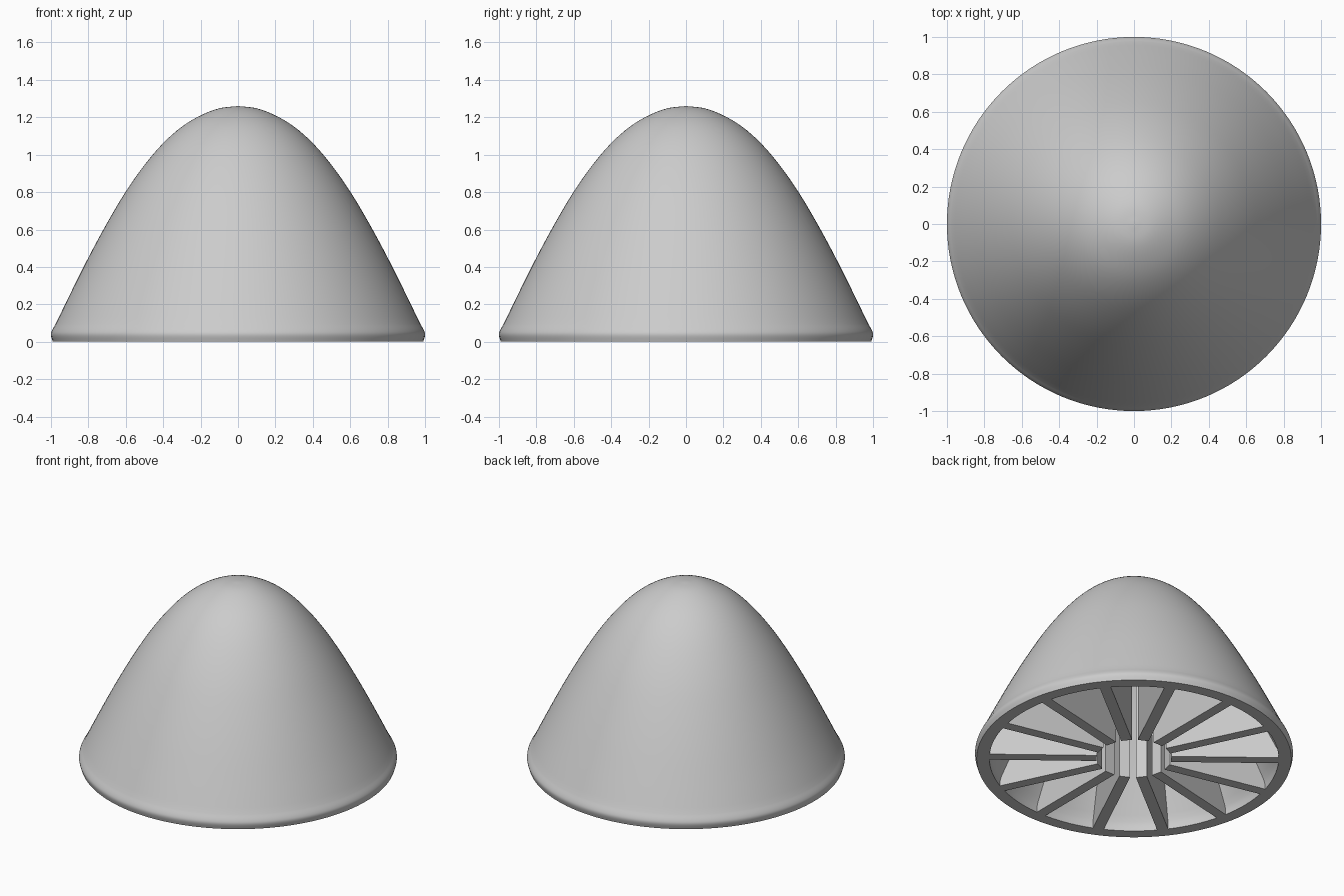
import bpy
import bmesh
from math import cos, sin, pi, tau, radians
from mathutils import Vector, Matrix

cube = bpy.data.objects.get("Cube")
if cube:
    bpy.data.objects.remove(cube, do_unlink=True)

RIBS = 14
HUB_RADIUS = 0.235
RIB_THICKNESS = 0.07
WALL = 0.08
RIM_INNER = 0.91

grey = bpy.data.materials.new("light grey")
grey.use_nodes = True
colour = (0.6, 0.6, 0.6, 1)
grey.diffuse_color = colour
grey.node_tree.nodes["Principled BSDF"].inputs["Base Color"].default_value = colour


def finish(bm, name):
    bmesh.ops.recalc_face_normals(bm, faces=bm.faces)
    mesh = bpy.data.meshes.new(name)
    bm.to_mesh(mesh)
    bm.free()
    mesh.materials.append(grey)
    obj = bpy.data.objects.new(name, mesh)
    bpy.context.collection.objects.link(obj)
    return obj


def smooth_path(points, steps=4):
    """Catmull-Rom curve through the points."""
    pts = [points[0] * 2 - points[1]] + points + [points[-1] * 2 - points[-2]]
    path = []
    for a, b, c, d in zip(pts, pts[1:], pts[2:], pts[3:]):
        for i in range(steps):
            t = i / steps
            path.append(0.5 * (2 * b + (c - a) * t + (2 * a - 5 * b + 4 * c - d) * t ** 2
                               + (3 * b - a - 3 * c + d) * t ** 3))
    return path + [points[-1]]


def inset(path, distance):
    """Shift a top-to-bottom profile inward along its normals."""
    result = []
    for i, p in enumerate(path):
        along = (path[min(i + 1, len(path) - 1)] - path[max(i - 1, 0)]).normalized()
        q = p + Vector((along.y, -along.x)) * distance
        if i == 0:
            q = p - Vector((0, distance))
        result.append(q)
    return result


# Dome profile as (radius, height), from the tip down to the rolled rim
dome = smooth_path([Vector(p) for p in (
    (0, 1.26), (0.1, 1.248), (0.2, 1.21), (0.3, 1.15), (0.4, 1.062), (0.5, 0.945),
    (0.6, 0.803), (0.7, 0.635), (0.8, 0.45), (0.9, 0.25), (0.975, 0.095))])
rim = smooth_path([dome[-1]] + [Vector(p) for p in ((0.995, 0.06), (1, 0.035), (0.99, 0))])
outer = dome + rim[1:]


def cavity(distance, edge):
    """Inside line of the dome, ending straight down at the given radius."""
    line = [p for p in inset(dome, distance) if p.x < edge and p.y > 0.03]
    return line + [Vector((edge, 0.03)), Vector((edge, 0))]


# Hollow dome shell
bm = bmesh.new()
profile = outer + cavity(WALL, RIM_INNER)[::-1]
verts = [bm.verts.new((p.x, 0, p.y)) for p in profile]
edges = [bm.edges.new(pair) for pair in zip(verts, verts[1:])]
bmesh.ops.spin(bm, geom=verts + edges, cent=(0, 0, 0), axis=(0, 0, 1),
               angle=tau, steps=128, use_merge=True)
bmesh.ops.remove_doubles(bm, verts=bm.verts, dist=0.0001)
shell = finish(bm, "dome_shell")
bpy.ops.object.select_all(action="DESELECT")
shell.select_set(True)
bpy.context.view_layer.objects.active = shell
bpy.ops.object.shade_smooth_by_angle(angle=radians(35))

# Radial ribs, open in the middle, reaching slightly into the shell
bm = bmesh.new()
edge_line = [p for p in cavity(WALL - 0.03, RIM_INNER + 0.005) if p.x > HUB_RADIUS]
outline = [Vector((HUB_RADIUS, 0)), Vector((HUB_RADIUS, edge_line[0].y))] + edge_line
for i in range(RIBS):
    turn = Matrix.Rotation(pi / 2 + i * tau / RIBS, 4, "Z")
    sides = [[bm.verts.new(turn @ Vector((p.x, y, p.y))) for p in outline]
             for y in (-RIB_THICKNESS / 2, RIB_THICKNESS / 2)]
    bm.faces.new(sides[0])
    bm.faces.new(sides[1][::-1])
    for k in range(len(outline)):
        n = (k + 1) % len(outline)
        bm.faces.new((sides[0][k], sides[1][k], sides[1][n], sides[0][n]))
finish(bm, "inner_ribs")
